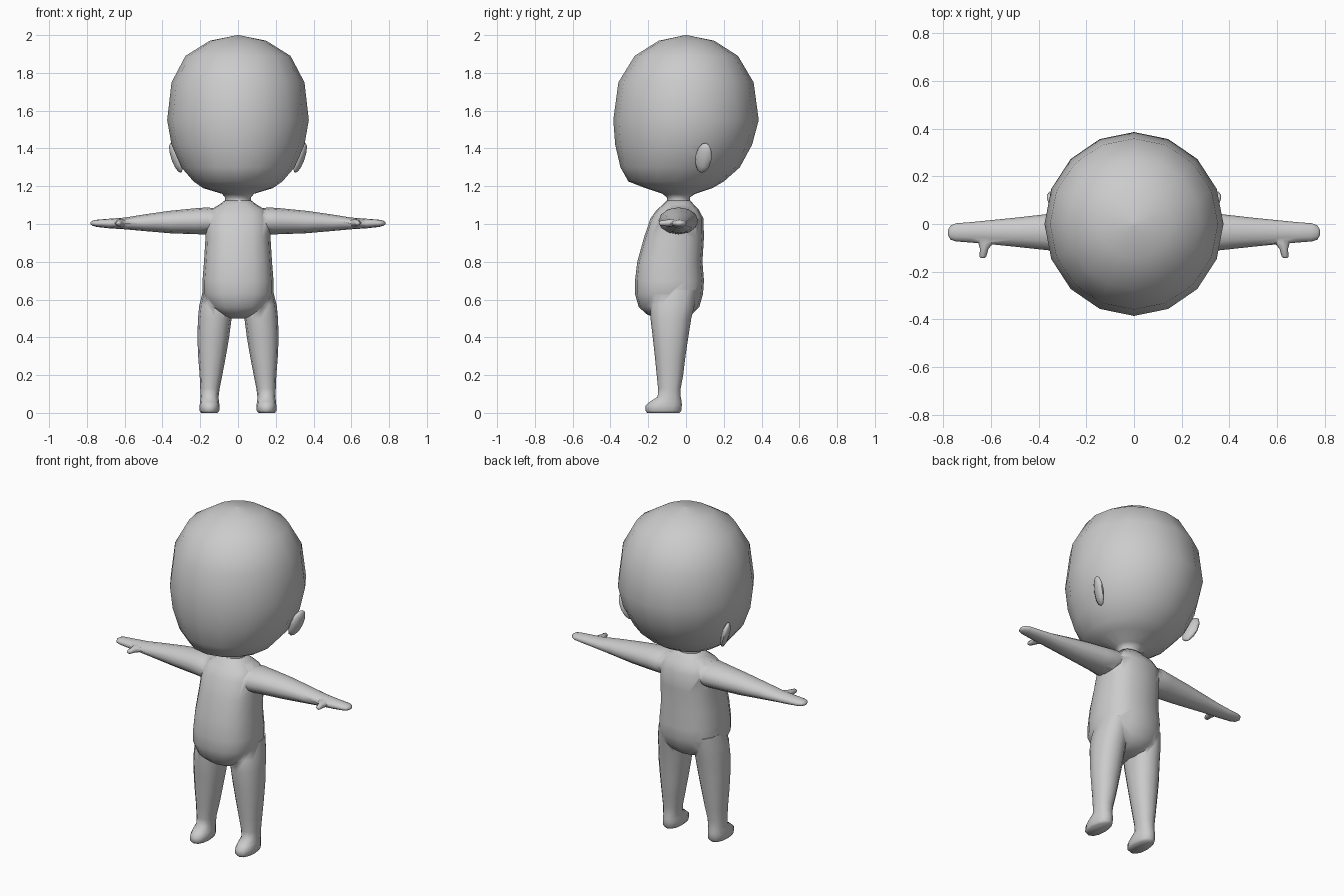
import bpy, bmesh
from math import sin, cos, pi, radians
from mathutils import Vector, Matrix

if "Cube" in bpy.data.objects:
    bpy.data.objects.remove(bpy.data.objects["Cube"])


def loft(name, rings, axis, segs, power=1.0, side=1):
    """Skin rings (t, a0, a1, b0, b1) along an axis; side=-1 mirrors in x."""
    bm = bmesh.new()
    loops = []
    for t, a0, a1, b0, b1 in rings:
        loop = []
        for i in range(segs):
            c, s = cos(2 * pi * i / segs), sin(2 * pi * i / segs)
            c = abs(c) ** power * (1 if c > 0 else -1)
            s = abs(s) ** power * (1 if s > 0 else -1)
            a = (a0 + a1) / 2 + c * (a1 - a0) / 2
            b = (b0 + b1) / 2 + s * (b1 - b0) / 2
            p = {'z': (a, b, t), 'x': (t, a, b), 'y': (a, t, b)}[axis]
            loop.append(bm.verts.new((p[0] * side, p[1], p[2])))
        loops.append(loop)
    for lo, hi in zip(loops, loops[1:]):
        for i in range(segs):
            j = (i + 1) % segs
            bm.faces.new((lo[i], lo[j], hi[j], hi[i]))
    bm.faces.new(loops[0])
    bm.faces.new(loops[-1])
    bmesh.ops.recalc_face_normals(bm, faces=bm.faces)
    me = bpy.data.meshes.new(name)
    bm.to_mesh(me)
    bm.free()
    ob = bpy.data.objects.new(name, me)
    bpy.context.collection.objects.link(ob)
    return ob


def ear(name, side):
    bm = bmesh.new()
    bmesh.ops.create_uvsphere(bm, u_segments=10, v_segments=6, radius=1)
    m = (Matrix.Translation((0.329, 0.093, 1.35)) @ Matrix.Rotation(radians(20), 4, 'Y')
         @ Matrix.Rotation(radians(-10), 4, 'X') @ Matrix.Rotation(radians(-20), 4, 'Z')
         @ Matrix.Diagonal((0.022, 0.045, 0.085, 1)))
    bm.transform(m)
    if side < 0:
        bm.transform(Matrix.Diagonal((-1, 1, 1, 1)))
    bmesh.ops.recalc_face_normals(bm, faces=bm.faces)
    me = bpy.data.meshes.new(name)
    bm.to_mesh(me)
    bm.free()
    ob = bpy.data.objects.new(name, me)
    bpy.context.collection.objects.link(ob)
    return ob


# Head: (z, half width, front y, back y), faceted with 16 sides, ending in the neck
head_profile = [
    (1.10, .070, -.10, .025), (1.14, .068, -.10, .020), (1.16, .085, -.125, .05),
    (1.19, .185, -.215, .14), (1.225, .235, -.305, .20), (1.30, .300, -.347, .285),
    (1.42, .352, -.375, .350), (1.55, .375, -.385, .385), (1.75, .352, -.358, .358),
    (1.89, .278, -.272, .275), (1.97, .150, -.145, .150), (2.0, .004, -.004, .004)]
head = loft("head", [(z, -w, w, f, b) for z, w, f, b in head_profile], 'z', 16)

# Torso: same profile form, slightly boxy section
torso_profile = [
    (.500, .05, -.15, -.02), (.520, .10, -.205, .03), (.560, .155, -.25, .07),
    (.63, .188, -.270, .09), (.70, .188, -.270, .095), (.80, .180, -.258, .087),
    (.93, .172, -.222, .095), (1.03, .172, -.188, .092), (1.075, .145, -.155, .068),
    (1.105, .095, -.12, .04), (1.125, .070, -.10, .022)]
torso = loft("body", [(z, -w, w, f, b) for z, w, f, b in torso_profile], 'z', 16, 0.8)

# Limb sections
leg_rings = [
    (0, .108, .195, -.205, -.035), (.012, .099, .203, -.215, -.025),
    (.04, .098, .203, -.213, -.022), (.06, .101, .201, -.19, -.023),
    (.085, .103, .198, -.150, -.028), (.13, .097, .200, -.148, -.028),
    (.20, .083, .203, -.155, -.015), (.30, .064, .211, -.165, -.003),
    (.40, .047, .215, -.176, .012), (.50, .034, .212, -.188, .028),
    (.57, .03, .205, -.19, .045), (.65, .04, .185, -.17, .06)]
arm_rings = [
    (.08, -.13, .05, .96, 1.075), (.16, -.145, .065, .945, 1.088), (.23, -.128, .055, .946, 1.083),
    (.36, -.110, .042, .951, 1.070), (.50, -.095, .026, .963, 1.050),
    (.60, -.085, .016, .972, 1.034), (.68, -.078, .008, .977, 1.028),
    (.745, -.073, .003, .984, 1.023), (.768, -.066, -.006, .990, 1.018),
    (.78, -.045, -.025, .997, 1.010)]
thumb_rings = [
    (-.05, .585, .665, .985, 1.025), (-.08, .590, .652, .985, 1.027),
    (-.105, .610, .645, .988, 1.022), (-.135, .618, .648, .992, 1.017),
    (-.143, .625, .643, .998, 1.011)]

parts = [head]
for side, tag in ((1, "left"), (-1, "right")):
    parts.append(loft(tag + "_leg", leg_rings, 'z', 12, 0.9, side))
    parts.append(loft(tag + "_arm", arm_rings, 'x', 12, 1.0, side))
    parts.append(loft(tag + "_thumb", thumb_rings, 'y', 8, 1.0, side))
    parts.append(ear(tag + "_ear", side))

# Fuse everything into one skin and shade it smooth
bpy.context.view_layer.objects.active = torso
for part in parts:
    mod = torso.modifiers.new("fuse", 'BOOLEAN')
    mod.operation = 'UNION'
    mod.solver = 'EXACT'
    mod.object = part
    bpy.ops.object.modifier_apply(modifier=mod.name)
    bpy.data.objects.remove(part)
torso.select_set(True)
bpy.ops.object.shade_smooth_by_angle(angle=radians(65))
